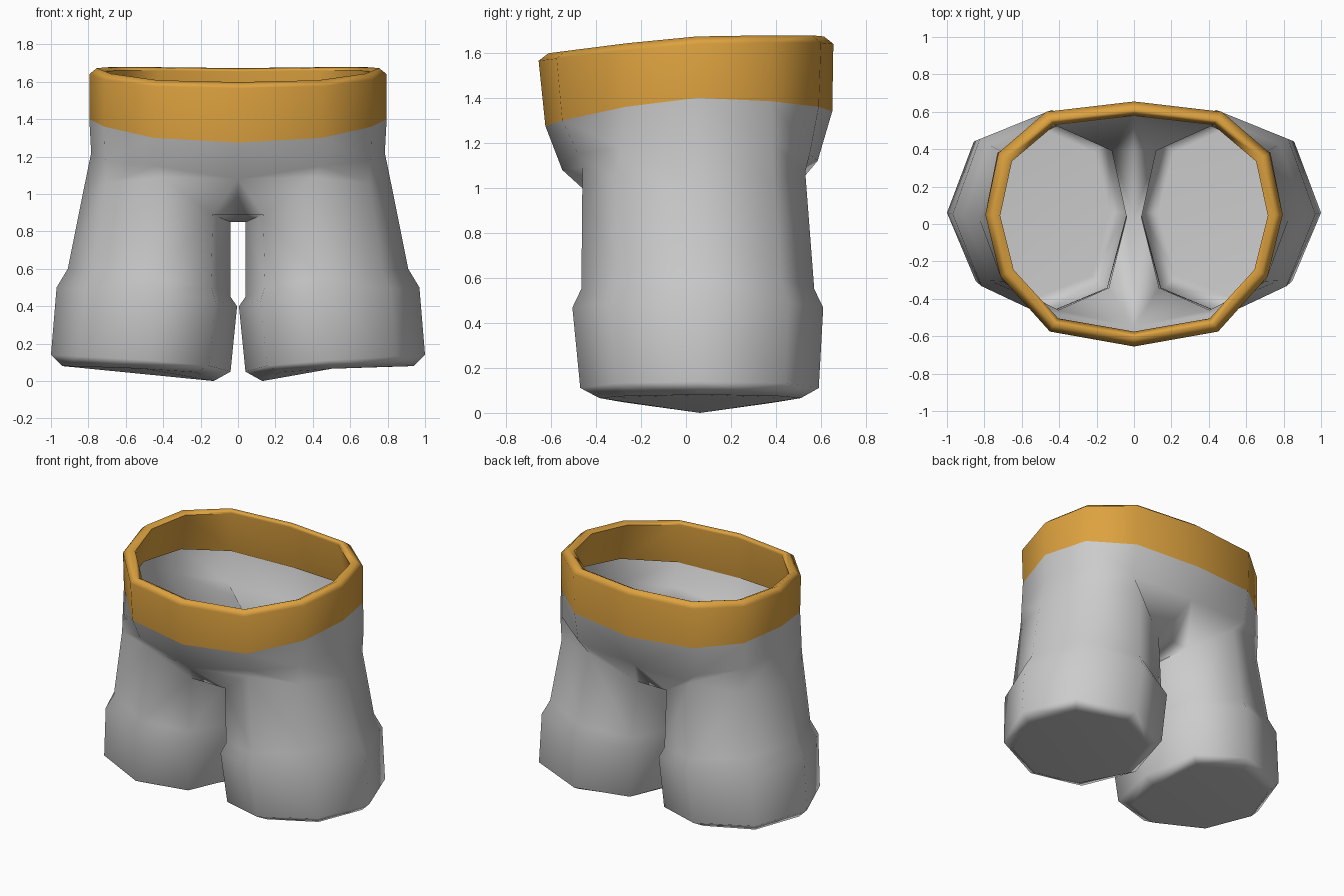
import bpy, bmesh, math

if "Cube" in bpy.data.objects:
    bpy.data.objects.remove(bpy.data.objects["Cube"])

# Half outlines of the waist, running front centre -> side -> back centre
BAND_TOP = [(0, -.655, 1.565), (.45, -.575, 1.575), (.715, -.28, 1.61), (.795, .05, 1.64),
            (.725, .38, 1.645), (.47, .6, 1.645), (0, .655, 1.64)]
BAND_LOW = [(0, -.625, 1.275), (.45, -.55, 1.30), (.715, -.27, 1.36), (.795, .05, 1.40),
            (.725, .38, 1.385), (.47, .59, 1.36), (0, .65, 1.34)]
HIP = [(0, -.55, 1.08), (.44, -.48, 1.15), (.71, -.29, 1.18), (.785, .05, 1.22),
       (.73, .38, 1.20), (.47, .55, 1.15), (0, .585, 1.12)]
# Eight-sided leg section: front-inner, front, front-outer, outer, back-outer, back, back-inner, inner
SECTION = [(.12, -.76), (.46, -1), (.84, -.69), (1, 0), (.85, .72), (.45, 1), (.10, .72), (0, 0)]
# Leg rings: inner x, outer x, front y, back y, inner z, outer z, tilt curve
LEG = [(.04, .83, -.46, .53, .85, 1.0, .5), (.04, .91, -.465, .57, .45, .60, .5),
       (.005, .97, -.505, .61, .40, .50, .5), (.04, 1.0, -.47, .59, .05, .14, .5),
       (.13, .94, -.385, .51, 0, .08, .25)]
# Heights of the thigh ring, which rises towards the groin crease
THIGH_Z = [.89, 1.09, 1.06, 1.0, 1.03, 1.07, .89, .85]


def leg_ring(x0, x1, y0, y1, z0, z1, p):
    return [(x0 + (x1 - x0) * t, (y0 + y1) / 2 + (y1 - y0) / 2 * v, z0 + (z1 - z0) * t ** p)
            for t, v in SECTION]


def scaled(pts, sx, sy, dz):
    return [(x * sx, .01 + (y - .01) * sy, z + dz) for x, y, z in pts]


def add(bm, pts):
    return [bm.verts.new(p) for p in pts]


def bridge(bm, a, b, closed=False):
    n = len(a)
    for i in range(n if closed else n - 1):
        j = (i + 1) % n
        bm.faces.new((a[i], b[i], b[j], a[j]))


def finish(bm, name, angle):
    bmesh.ops.mirror(bm, geom=bm.verts[:] + bm.edges[:] + bm.faces[:], axis='X', merge_dist=.001)
    bmesh.ops.recalc_face_normals(bm, faces=bm.faces[:])
    mesh = bpy.data.meshes.new(name)
    bm.to_mesh(mesh)
    bm.free()
    ob = bpy.data.objects.new(name, mesh)
    bpy.context.collection.objects.link(ob)
    bpy.ops.object.select_all(action='DESELECT')
    ob.select_set(True)
    bpy.context.view_layer.objects.active = ob
    bpy.ops.object.shade_smooth_by_angle(angle=math.radians(angle))
    # Large faces dominate the shading, so bevels read as soft edges
    mod = ob.modifiers.new("weighted normals", 'WEIGHTED_NORMAL')
    mod.keep_sharp = True
    return ob


# Hips and legs: one thin shell, open at the waist and closed at the feet
bm = bmesh.new()
waist, hip = add(bm, BAND_LOW), add(bm, HIP)
rings = [add(bm, leg_ring(*r)) for r in LEG]
top = rings[0]
for v, z in zip(top, THIGH_Z):
    v.co.z = z
bridge(bm, waist, hip)
bridge(bm, hip, top[:7])
for a, b in zip(rings, rings[1:]):
    bridge(bm, a, b, True)
bm.faces.new(rings[-1])

# Crotch strip between the legs
mid = add(bm, [(0, top[i].co.y, top[i].co.z) for i in (0, 7, 6)])
bridge(bm, mid, [top[0], top[7], top[6]])
bm.faces.new((hip[0], top[0], mid[0]))
bm.faces.new((hip[6], mid[2], top[6]))
finish(bm, "shorts", 85)

# Waistband with a bevelled rim and an inner lip
bm = bmesh.new()
rows = [add(bm, p) for p in (BAND_LOW, BAND_TOP, scaled(BAND_TOP, .95, .935, .033),
                             scaled(BAND_TOP, .9, .88, .015), scaled(BAND_LOW, .985, .985, 0))]
for a, b in zip(rows, rows[1:]):
    bridge(bm, a, b)
band = finish(bm, "waistband", 75)
gold = bpy.data.materials.new("gold")
gold.diffuse_color = (.72, .36, .05, 1)
gold.use_nodes = True
gold.node_tree.nodes["Principled BSDF"].inputs["Base Color"].default_value = gold.diffuse_color
band.data.materials.append(gold)
